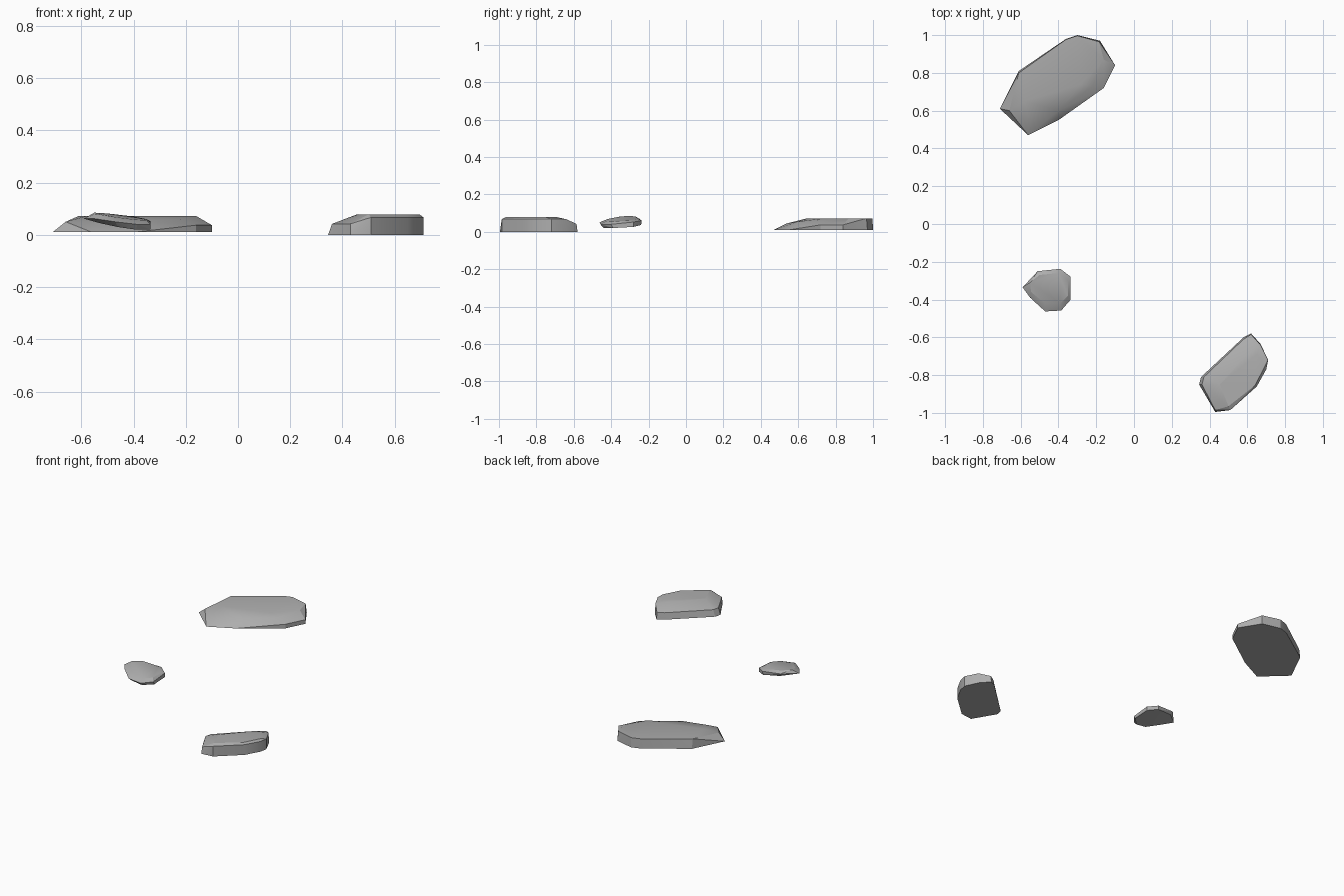
import bpy
import bmesh
from math import radians
from mathutils import Vector

default_cube = bpy.data.objects.get("Cube")
if default_cube:
    bpy.data.objects.remove(default_cube, do_unlink=True)

# Plain stone colour shared by all rocks
stone = bpy.data.materials.new("grey_stone")
stone.use_nodes = True
stone.diffuse_color = (.42, .42, .42, 1)
shader = next(node for node in stone.node_tree.nodes if node.type == 'BSDF_PRINCIPLED')
shader.inputs["Base Color"].default_value = stone.diffuse_color
shader.inputs["Roughness"].default_value = .9


def level(outline, height):
    """Lift a flat outline to one height."""
    return [(x, y, height) for x, y in outline]


def make_rock(name, *rings):
    """Wrap a faceted shell around the foot, shoulder and crown rings."""
    points = [Vector(point) for ring in rings for point in ring]
    centre = sum(points, Vector()) / len(points)
    mesh = bpy.data.meshes.new(name)
    bm = bmesh.new()
    for point in points:
        bm.verts.new(point - centre)
    result = bmesh.ops.convex_hull(bm, input=bm.verts[:])
    unused = {item for item in result["geom_interior"] + result["geom_unused"]
              if isinstance(item, bmesh.types.BMVert)}
    bmesh.ops.delete(bm, geom=list(unused), context='VERTS')
    bmesh.ops.dissolve_limit(bm, angle_limit=radians(2), verts=bm.verts[:], edges=bm.edges[:])
    bmesh.ops.recalc_face_normals(bm, faces=bm.faces[:])
    bm.to_mesh(mesh)
    bm.free()
    rock = bpy.data.objects.new(name, mesh)
    rock.location = centre
    bpy.context.collection.objects.link(rock)
    mesh.materials.append(stone)
    bpy.ops.object.select_all(action='DESELECT')
    rock.select_set(True)
    bpy.context.view_layer.objects.active = rock
    bpy.ops.object.shade_smooth_by_angle(angle=radians(20))
    return rock


# Large slab: steep back, long sloping front and a pointed toe
make_rock(
    "large_rock",
    level([(-.71, .61), (-.61, .81), (-.36, .98), (-.3, 1), (-.18, .97),
           (-.1, .84), (-.16, .72), (-.4, .55), (-.56, .47)], .01),
    level([(-.1, .84), (-.16, .72)], .037),
    [(-.66, .6, .05), (-.55, .54, .045), (-.4, .6, .055), (-.22, .73, .06)],
    level([(-.61, .8), (-.36, .977), (-.3, .997), (-.185, .965), (-.16, .87),
           (-.28, .74), (-.58, .65)], .072),
)

# Medium block: upright front right side, sloping shoulders on the back left
make_rock(
    "medium_rock",
    level([(.345, -.85), (.355, -.81), (.58, -.6), (.62, -.58), (.67, -.635),
           (.71, -.72), (.7, -.77), (.65, -.86), (.51, -.985), (.43, -.995)], 0),
    level([(.36, -.85), (.37, -.81), (.58, -.61), (.62, -.585), (.43, -.985)], .042),
    level([(.67, -.64), (.71, -.72), (.7, -.77), (.65, -.86), (.51, -.985)], .067),
    level([(.455, -.85), (.5, -.965), (.64, -.855), (.695, -.75), (.65, -.69),
           (.6, -.69)], .078),
)

# Small stone: tilted, its high side towards the right hand of the model
make_rock(
    "small_rock",
    [(-.54, -.31, .055), (-.5, -.26, .05), (-.39, -.24, .036), (-.335, -.28, .026),
     (-.335, -.39, .02), (-.39, -.44, .02), (-.46, -.44, .03), (-.53, -.38, .045)],
    [(-.59, -.335, .062), (-.51, -.25, .07), (-.39, -.237, .06), (-.335, -.28, .052),
     (-.335, -.4, .04), (-.385, -.458, .04), (-.47, -.463, .05), (-.55, -.39, .062)],
    [(-.55, -.31, .085), (-.5, -.27, .082), (-.4, -.26, .07), (-.35, -.3, .06),
     (-.35, -.38, .056), (-.39, -.42, .058), (-.47, -.42, .068), (-.545, -.36, .08)],
)
